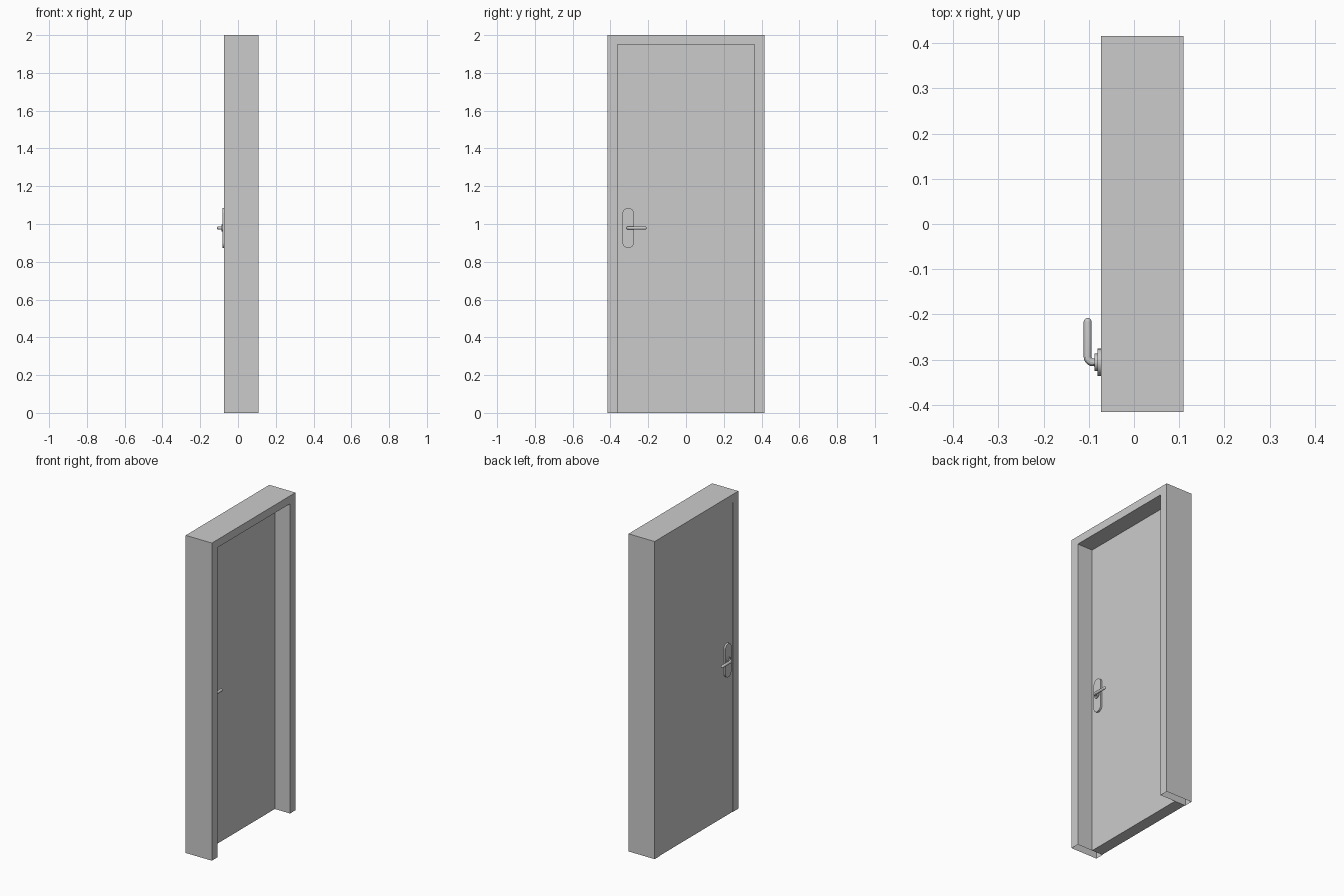
import bpy
import bmesh
from math import sin, cos, pi
from mathutils import Vector

cube = bpy.data.objects.get("Cube")
if cube:
    bpy.data.objects.remove(cube, do_unlink=True)

GREY = (0.6, 0.6, 0.6, 1)
mat = bpy.data.materials.new("plain grey")
mat.use_nodes = True
mat.diffuse_color = GREY
mat.node_tree.nodes["Principled BSDF"].inputs["Base Color"].default_value = GREY

# Main sizes
HALF_W, HEIGHT = 0.416, 2.0
OPEN_W, OPEN_H = 0.362, 1.95
FRAME_BACK, FRAME_FRONT = -0.073, 0.109
DOOR_BACK, DOOR_FRONT = -0.070, 0.003
HANDLE_Y, HANDLE_Z = -0.306, 0.979


def extrude_outline(name, outline, x0, x1, open_bottom=False):
    """Extrude a (y, z) outline along x; optionally leave the floor side open."""
    bm = bmesh.new()
    face = bm.faces.new([bm.verts.new((x0, y, z)) for y, z in outline])
    new = bmesh.ops.extrude_face_region(bm, geom=[face])["geom"]
    moved = [v for v in new if isinstance(v, bmesh.types.BMVert)]
    bmesh.ops.translate(bm, verts=moved, vec=(x1 - x0, 0, 0))
    bmesh.ops.recalc_face_normals(bm, faces=bm.faces)
    if open_bottom:
        floor = [f for f in bm.faces if all(v.co.z < 0.001 for v in f.verts)]
        bmesh.ops.delete(bm, geom=floor, context="FACES")
    mesh = bpy.data.meshes.new(name)
    bm.to_mesh(mesh)
    bm.free()
    mesh.materials.append(mat)
    obj = bpy.data.objects.new(name, mesh)
    bpy.context.collection.objects.link(obj)
    return obj


def smooth(obj):
    bpy.ops.object.select_all(action="DESELECT")
    obj.select_set(True)
    bpy.context.view_layer.objects.active = obj
    bpy.ops.object.shade_smooth_by_angle()


def pill(radius, straight, steps=16):
    """Upright outline with round ends, centred on the handle."""
    pts = []
    for end in (1, -1):
        for i in range(steps + 1):
            a = pi * i / steps
            pts.append((HANDLE_Y + end * radius * cos(a),
                        HANDLE_Z + end * (straight + radius * sin(a))))
    return pts


def circle(radius, steps=32):
    return [(HANDLE_Y + radius * cos(2 * pi * i / steps),
             HANDLE_Z + radius * sin(2 * pi * i / steps)) for i in range(steps)]


def lever(name, surface, side):
    """Round bar leaving the door, bending, and ending in a rounded tip."""
    r, bend, reach, tip_y = 0.0088, 0.012, 0.0325, -0.208
    path = [(0.0, HANDLE_Y, 1.0)]
    for i in range(9):
        a = pi / 2 * i / 8
        path.append((reach - bend + bend * sin(a),
                     HANDLE_Y + bend - bend * cos(a), 1.0))
    for i in range(7):
        a = pi / 2 * i / 6
        path.append((reach, tip_y - r + r * sin(a), max(cos(a), 0.02)))
    curve = bpy.data.curves.new(name, "CURVE")
    curve.dimensions = "3D"
    curve.bevel_depth = r
    curve.bevel_resolution = 4
    curve.use_fill_caps = True
    spline = curve.splines.new("POLY")
    spline.points.add(len(path) - 1)
    for point, (out, y, scale) in zip(spline.points, path):
        point.co = (surface + side * out, y, HANDLE_Z, 1)
        point.radius = scale
    curve.materials.append(mat)
    obj = bpy.data.objects.new(name, curve)
    bpy.context.collection.objects.link(obj)
    bpy.ops.object.select_all(action="DESELECT")
    obj.select_set(True)
    bpy.context.view_layer.objects.active = obj
    bpy.ops.object.convert(target="MESH")
    smooth(bpy.context.view_layer.objects.active)


# Frame: two jambs and a head in one piece
extrude_outline("door_frame", [
    (-HALF_W, 0), (-HALF_W, HEIGHT), (HALF_W, HEIGHT), (HALF_W, 0),
    (OPEN_W, 0), (OPEN_W, OPEN_H), (-OPEN_W, OPEN_H), (-OPEN_W, 0),
], FRAME_BACK, FRAME_FRONT, open_bottom=True)

# Door leaf, set almost flush with one side of the frame
extrude_outline("door_leaf", [
    (-OPEN_W, 0), (-OPEN_W, OPEN_H), (OPEN_W, OPEN_H), (OPEN_W, 0),
], DOOR_BACK, DOOR_FRONT)

# Matching handles on both faces
for label, surface, side in (("outer", DOOR_BACK, -1), ("inner", DOOR_FRONT, 1)):
    plate_top = surface + side * 0.011
    smooth(extrude_outline(label + "_handle_plate", pill(0.03, 0.076), surface, plate_top))
    smooth(extrude_outline(label + "_handle_collar", circle(0.019),
                           plate_top, plate_top + side * 0.006))
    lever(label + "_handle_lever", surface, side)
